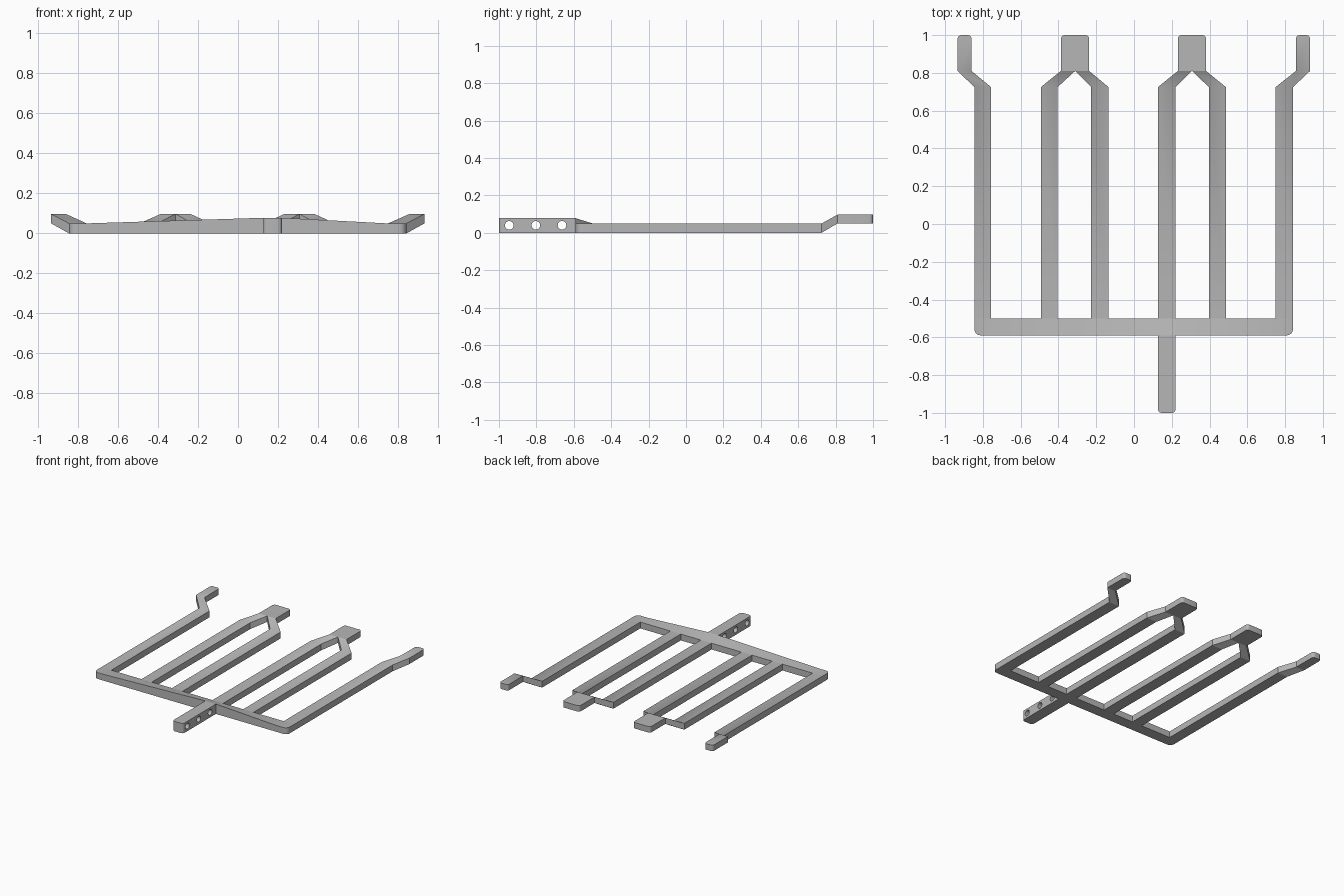
import bpy, bmesh, math
from mathutils import Matrix, Vector

if "Cube" in bpy.data.objects:
    bpy.data.objects.remove(bpy.data.objects["Cube"])

steel = bpy.data.materials.new("grey_steel")
steel.use_nodes = True
colour = (0.47, 0.47, 0.47, 1)
steel.diffuse_color = colour
steel.node_tree.nodes["Principled BSDF"].inputs["Base Color"].default_value = colour

THICK = 0.05           # bar thickness
BAR_F, BAR_B = -0.59, -0.50   # crossbar front and back
BEND, LIFT = 0.725, 0.81      # start and end of the upward bend
RAISED = 0.078         # handle height
TOP = 0.097            # height of the raised tips


def finish(name, bm):
    bmesh.ops.recalc_face_normals(bm, faces=bm.faces)
    mesh = bpy.data.meshes.new(name)
    bm.to_mesh(mesh)
    bm.free()
    obj = bpy.data.objects.new(name, mesh)
    bpy.context.collection.objects.link(obj)
    mesh.materials.append(steel)
    bpy.ops.object.select_all(action='DESELECT')
    obj.select_set(True)
    bpy.context.view_layer.objects.active = obj
    return obj


def loft(name, rings, rounded=None, radius=0.02):
    """Skin four-point rings; round the upright edges chosen by a rule."""
    bm = bmesh.new()
    loops = [[bm.verts.new(p) for p in ring] for ring in rings]
    for a, b in zip(loops, loops[1:]):
        for i in range(4):
            j = (i + 1) % 4
            bm.faces.new((a[i], a[j], b[j], b[i]))
    bm.faces.new(loops[0])
    bm.faces.new(loops[-1])
    if rounded:
        edges = []
        for e in bm.edges:
            p, q = e.verts[0].co, e.verts[1].co
            if (p - q).xy.length < 1e-5 and rounded(p):
                edges.append(e)
        bmesh.ops.bevel(bm, geom=edges, offset=radius, segments=5,
                        profile=0.5, affect='EDGES')
    obj = finish(name, bm)
    bpy.ops.object.shade_smooth_by_angle(angle=math.radians(30))
    return obj


def station(y, x0, x1, z0, z1):
    return [(x0, y, z0), (x1, y, z0), (x1, y, z1), (x0, y, z1)]


def slab(x, z_front):
    return [(x, BAR_F, 0), (x, BAR_B, 0), (x, BAR_B, THICK), (x, BAR_F, z_front)]


def at_tip(p):
    return p.y > 0.99


# Crossbar, rising at the front towards the handle
profile = [(-0.845, THICK), (-0.757, THICK), (0.127, RAISED),
           (0.22, RAISED), (0.747, THICK), (0.842, THICK)]
loft("crossbar", [slab(x, z) for x, z in profile],
     lambda p: abs(p.x) > 0.8 and p.y < -0.55, 0.035)

# Tines: straight edges, then the edges at the top of the bend
inner_tines = {
    "left_fork_inner_tine": (0.127, 0.22, 0.232, 0.307),
    "left_fork_outer_tine": (0.396, 0.486, 0.307, 0.382),
    "right_fork_inner_tine": (-0.227, -0.135, -0.312, -0.237),
    "right_fork_outer_tine": (-0.493, -0.404, -0.387, -0.312),
}
for name, (a, b, c, d) in inner_tines.items():
    loft(name, [station(BAR_B, a, b, 0, THICK), station(BEND, a, b, 0, THICK),
                station(LIFT, c, d, THICK, TOP)])

# Raised tabs joining each pair of tines
for name, x0, x1 in (("left_fork_tab", 0.232, 0.382), ("right_fork_tab", -0.387, -0.237)):
    loft(name, [station(LIFT, x0, x1, THICK, TOP), station(1, x0, x1, THICK, TOP)], at_tip)

# Outer tines with outward bent tips
for name, a, b, c, d in (("left_outer_tine", 0.75, 0.842, 0.857, 0.932),
                         ("right_outer_tine", -0.845, -0.757, -0.934, -0.86)):
    loft(name, [station(BAR_B, a, b, 0, THICK), station(BEND, a, b, 0, THICK),
                station(LIFT, c, d, THICK, TOP), station(1, c, d, THICK, TOP)], at_tip)

# Handle tang with three cross holes
handle = loft("handle", [station(-1, 0.127, 0.22, 0, RAISED),
                         station(BAR_F, 0.127, 0.22, 0, RAISED)], lambda p: p.y < -0.99)
bm = bmesh.new()
for y in (-0.945, -0.803, -0.663):
    place = Matrix.Translation(Vector((0.173, y, 0.04))) @ Matrix.Rotation(math.pi / 2, 4, 'Y')
    bmesh.ops.create_cone(bm, cap_ends=True, segments=24, radius1=0.023, radius2=0.023,
                          depth=0.3, matrix=place)
cutter = finish("hole_cutter", bm)
cutter.hide_render = True
cut = handle.modifiers.new("holes", 'BOOLEAN')
cut.object = cutter
cut.operation = 'DIFFERENCE'
cut.solver = 'EXACT'
bpy.ops.object.select_all(action='DESELECT')
handle.select_set(True)
bpy.context.view_layer.objects.active = handle
bpy.ops.object.modifier_apply(modifier=cut.name)
bpy.data.objects.remove(cutter)
bpy.ops.object.shade_smooth_by_angle(angle=math.radians(30))
